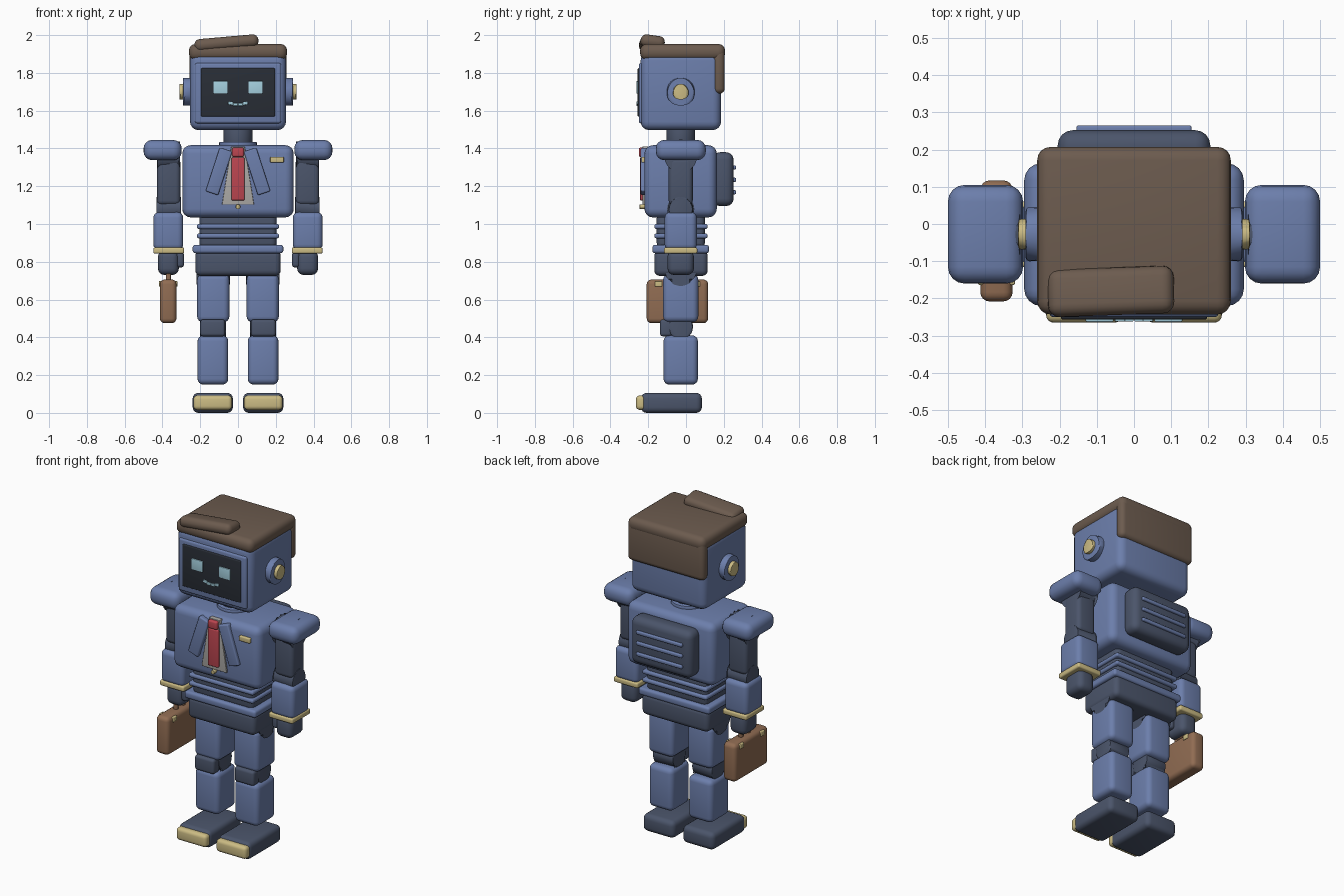
import bpy, bmesh, math
from mathutils import Matrix, Vector

if "Cube" in bpy.data.objects:
    bpy.data.objects.remove(bpy.data.objects["Cube"])


def material(name, rgb):
    m = bpy.data.materials.new(name)
    m.diffuse_color = (*rgb, 1)
    m.use_nodes = True
    m.node_tree.nodes["Principled BSDF"].inputs["Base Color"].default_value = m.diffuse_color
    return m


BLUE = material("blue", (.15, .21, .41))
DARK = material("dark_joint", (.07, .09, .145))
HAIR = material("hair_brown", (.15, .105, .077))
GOLD = material("gold", (.60, .50, .23))
LEATHER = material("leather", (.28, .15, .085))
RED = material("red", (.50, .06, .08))
SCREEN = material("screen_black", (.022, .027, .037))
GLOW = material("glow", (.38, .64, .75))
SHIRT = material("shirt_grey", (.42, .41, .39))
CY = -0.028  # depth of the body's centre line


def finish(name, bm, mat, bevel, mirror, segs=4):
    if bevel:
        edges = [e for e in bm.edges if e.calc_face_angle(0) > .7]
        bmesh.ops.bevel(bm, geom=edges, offset=bevel, segments=segs,
                        profile=.5, affect='EDGES', clamp_overlap=True)
    me = bpy.data.meshes.new(name)
    bm.to_mesh(me)
    bm.free()
    me.materials.append(mat)
    ob = bpy.data.objects.new(name, me)
    bpy.context.collection.objects.link(ob)
    bpy.ops.object.select_all(action='DESELECT')
    ob.select_set(True)
    bpy.context.view_layer.objects.active = ob
    bpy.ops.object.shade_smooth_by_angle(angle=math.radians(35))
    if mirror:
        ob.modifiers.new("Mirror", 'MIRROR').use_mirror_merge = False
    return ob


def box(name, x, y, z, mat, bevel=.02, rot=(0, 0, 0), top=1, mirror=False):
    """Rounded box from its ranges; top scales the upper face in x."""
    bm = bmesh.new()
    bmesh.ops.create_cube(bm, size=1)
    for v in bm.verts:
        s = top if v.co.z > 0 else 1
        v.co = Vector((v.co.x * (x[1] - x[0]) * s, v.co.y * (y[1] - y[0]), v.co.z * (z[1] - z[0])))
    turn = Matrix.Identity(4)
    for a, axis in zip(rot, "XYZ"):
        turn = Matrix.Rotation(math.radians(a), 4, axis) @ turn
    bm.transform(Matrix.Translation((sum(x) / 2, sum(y) / 2, sum(z) / 2)) @ turn)
    return finish(name, bm, mat, bevel, mirror)


def disc(name, centre, r, depth, axis, mat, bevel=.006, mirror=False):
    """Cylinder along the given axis."""
    bm = bmesh.new()
    bmesh.ops.create_cone(bm, cap_ends=True, segments=32, radius1=r, radius2=r, depth=depth)
    turn = {'X': Matrix.Rotation(math.pi / 2, 4, 'Y'),
            'Y': Matrix.Rotation(math.pi / 2, 4, 'X'), 'Z': Matrix.Identity(4)}[axis]
    bm.transform(Matrix.Translation(centre) @ turn)
    return finish(name, bm, mat, bevel, mirror, 2)


def sym(w):
    return (-w, w)


# Head and hair
box("head", sym(.254), (-.24, .186), (1.497, 1.91), BLUE, .045)
box("hair_cap", sym(.26), (-.243, .207), (1.868, 1.953), HAIR, .036)
box("hair_back", sym(.258), (.143, .205), (1.69, 1.93), HAIR, .028)
box("hair_tuft", (-.232, .108), (-.245, -.117), (1.921, 1.987), HAIR, .03, (-8, -5, 2))

# Face
box("face_bezel", sym(.228), (-.25, -.2), (1.533, 1.852), BLUE, .012)
box("face_screen", sym(.197), (-.257, -.22), (1.568, 1.825), SCREEN, .008)
box("eye", (.055, .13), (-.263, -.24), (1.69, 1.757), GLOW, .004, mirror=True)
box("mouth_corner", (.025, .052), (-.262, -.24), (1.631, 1.647), GLOW, .003, (0, -10, 0), mirror=True)
box("mouth_middle", (.001, .026), (-.262, -.24), (1.625, 1.64), GLOW, .003, mirror=True)

# Ears and neck
disc("ear", (.265, CY, 1.7), .073, .052, 'X', BLUE, .01, True)
disc("ear_cap", (.29, CY, 1.7), .041, .042, 'X', GOLD, .008, True)
disc("neck", (0, CY, 1.46), .076, .12, 'Z', DARK, .005)
disc("neck_collar", (0, CY, 1.42), .1, .03, 'Z', BLUE)

# Torso with shirt, tie and lapels
box("torso", sym(.295), (-.22, .163), (1.035, 1.417), BLUE, .045)
box("shirt_front", sym(.085), (-.23, -.2), (1.103, 1.41), SHIRT, .003, top=.42)
box("tie", sym(.035), (-.243, -.21), (1.125, 1.352), RED, .006)
box("tie_knot", sym(.031), (-.25, -.21), (1.355, 1.405), RED, .01)
box("lapel", (.066, .136), (-.24, -.2), (1.157, 1.4), BLUE, .008, (0, -18, 0), mirror=True)
disc("jacket_button", (0, -.23, 1.092), .012, .03, 'Y', GOLD, .003)
box("badge", (.17, .243), (-.236, -.2), (1.325, 1.356), GOLD, .006)

# Backpack with vents
box("backpack", sym(.205), (.14, .252), (1.095, 1.38), DARK, .04)
for i in range(3):
    z = 1.3 - i * .066
    box("vent_bar", sym(.155), (.235, .265), (z - .011, z + .011), BLUE, .007)

# Waist, belt and pelvis
box("waist", sym(.205), (-.155, .1), (.87, 1.06), DARK, .03)
for z in (.937, .987):
    box("waist_ring", sym(.218), (-.168, .115), (z - .013, z + .013), BLUE, .011)
box("belt", sym(.24), (-.178, .122), (.845, .89), BLUE, .015)
box("pelvis", sym(.226), (-.168, .115), (.725, .86), DARK, .03)

# Arms
arm = .3675
box("shoulder", (.298, .5), (-.16, .105), (1.338, 1.445), BLUE, .045, mirror=True)
disc("shoulder_joint", (arm, CY, 1.36), .077, .122, 'X', DARK, .01, True)
box("upper_arm", (.305, .43), (CY - .064, CY + .064), (1.1, 1.35), DARK, .025, mirror=True)
disc("elbow", (arm, CY, 1.08), .064, .13, 'X', DARK, .008, True)
box("forearm", (.29, .448), (CY - .085, CY + .085), (.862, 1.063), BLUE, .03, mirror=True)
box("cuff", (.285, .448), (CY - .088, CY + .088), (.843, .876), GOLD, .01, mirror=True)
box("hand", (.313, .424), (CY - .07, CY + .07), (.73, .86), DARK, .035, mirror=True)
box("thumb", (.285, .327), (CY - .06, CY), (.77, .85), DARK, .017, mirror=True)

# Legs
leg = .132
disc("hip_joint", (leg, CY, .755), .075, .178, 'X', DARK, .008, True)
box("thigh", (.046, .216), (CY - .093, CY + .093), (.48, .735), BLUE, .03, mirror=True)
disc("knee", (leg, CY, .458), .064, .138, 'X', DARK, .008, True)
box("knee_cap", (.068, .2), (-.138, -.075), (.405, .495), DARK, .016, mirror=True)
box("shin", (.052, .214), (CY - .091, CY + .091), (.15, .41), BLUE, .03, mirror=True)
box("foot", (.027, .24), (-.238, .084), (0, .106), DARK, .03, mirror=True)
box("toe_cap", (.032, .236), (-.265, -.21), (.016, .092), GOLD, .02, mirror=True)

# Briefcase in the right hand
box("briefcase", (-.413, -.326), (-.208, .117), (.475, .706), LEATHER, .025)
box("briefcase_handle", (-.383, -.354), (CY - .055, CY + .04), (.725, .76), LEATHER, .01)
for y in (-.145, .055):
    box("briefcase_clasp", (-.419, -.32), (y - .019, y + .019), (.668, .698), GOLD, .005)
for y in (-.07, -.002):
    box("handle_post", (-.381, -.356), (y - .012, y + .012), (.69, .75), LEATHER, .006)
